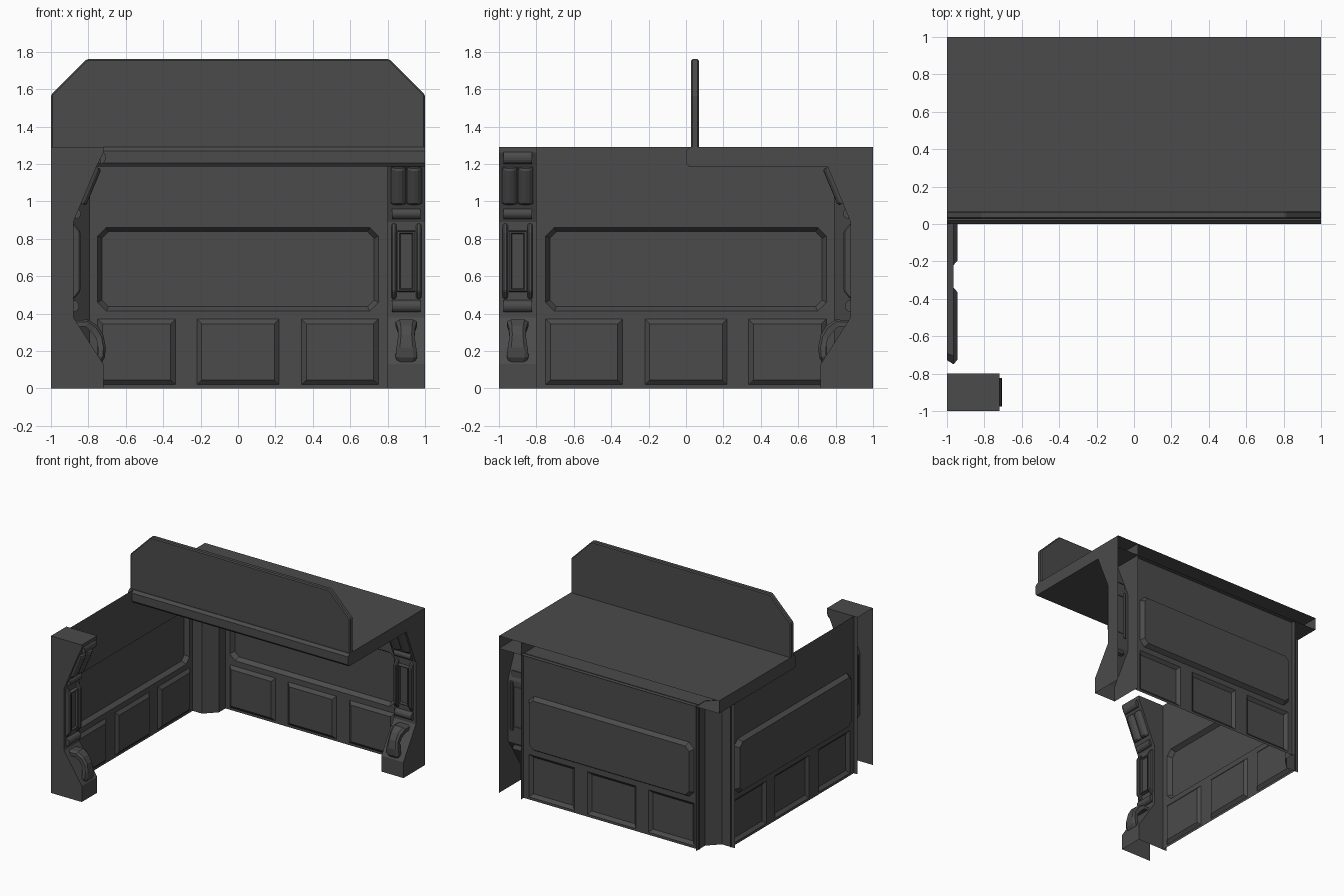
import bpy, bmesh, math

if "Cube" in bpy.data.objects:
    bpy.data.objects.remove(bpy.data.objects["Cube"])

# dark grey finish shared by every part
DARK = bpy.data.materials.new("dark_grey")
DARK.diffuse_color = (0.07, 0.07, 0.07, 1)
DARK.use_nodes = True
DARK.node_tree.nodes["Principled BSDF"].inputs["Base Color"].default_value = DARK.diffuse_color


def add(name, me):
    me.materials.append(DARK)
    ob = bpy.data.objects.new(name, me)
    bpy.context.collection.objects.link(ob)
    return ob


def make(name, parts, flip=False, bevel=0, drop=None):
    """Mesh from (rings, cap_start, cap_end) lofts; flip mirrors over the corner diagonal.
    drop(point) marks vertices; faces lying wholly on marked vertices are left open."""
    bm = bmesh.new()
    for rings, cap0, cap1 in parts:
        vs = [[bm.verts.new(p) for p in r] for r in rings]
        n = len(vs[0])
        for a, b in zip(vs, vs[1:]):
            for i in range(n):
                j = (i + 1) % n
                bm.faces.new((a[i], a[j], b[j], b[i]))
        if cap0:
            bm.faces.new(vs[0][::-1])
        if cap1:
            bm.faces.new(vs[-1])
    bmesh.ops.remove_doubles(bm, verts=bm.verts, dist=0.0005)
    bmesh.ops.recalc_face_normals(bm, faces=bm.faces)
    for test in drop or ():
        gone = [f for f in bm.faces if all(test(v.co) for v in f.verts)]
        bmesh.ops.delete(bm, geom=gone, context='FACES')
    if flip:
        for v in bm.verts:
            v.co.x, v.co.y = -v.co.y, -v.co.x
        bmesh.ops.reverse_faces(bm, faces=bm.faces)
    me = bpy.data.meshes.new(name)
    bm.to_mesh(me)
    bm.free()
    ob = add(name, me)
    if bevel:
        m = ob.modifiers.new("bevel", 'BEVEL')
        m.width, m.segments = bevel, 1
        m.limit_method = 'ANGLE'
    return ob


def P(d, w, z):
    """Pillar space: d out from the wall, w across the pillar."""
    return (-1 + d, -0.9 + w, z)


def prism(prof, w0, w1):
    return ([[P(d, w, z) for d, z in prof] for w in (w0, w1)], True, True)


def loop8(d, y0, y1, z0, z1, c=0):
    pts = [(y0 + c, z0), (y1 - c, z0), (y1, z0 + c), (y1, z1 - c),
           (y1 - c, z1), (y0 + c, z1), (y0, z1 - c), (y0, z0 + c)]
    return [(-1 + d, y, z) for y, z in pts]


def panel(cell, pane, inset, depth, c=0):
    """Flat wall cell holding one raised or sunken panel."""
    y0, y1, z0, z1 = pane
    inner = (y0 + inset, y1 - inset, z0 + inset, z1 - inset)
    return ([loop8(WALL, *cell), loop8(WALL, *pane, c), loop8(depth, *inner, c * 0.8)], False, True)


def half_round(d, z, r, flat):
    return [(d + flat * math.sin(a), z - r * math.cos(a))
            for a in [math.pi * i / 8 for i in range(9)]]


WALL = 0.035
PILLAR = [(0, 0), (0.28, 0), (0.28, 0.13), (0.12, 0.38), (0.12, 0.89),
          (0.245, 1.19), (0.28, 1.26), (0.28, 1.29), (0, 1.29)]

for flip in (False, True):
    side = "back" if flip else "left"
    top = 1.19 if flip else 1.29

    # wall sheet: one sunken long panel over three raised ones
    cells = [panel((-0.8, 0.8, 0.4, top), (-0.75, 0.75, 0.415, 0.86), 0.022, 0.0, 0.045)]
    for a, b, y0, y1 in ((-0.8, -0.28, -0.75, -0.34), (-0.28, 0.28, -0.22, 0.22), (0.28, 0.8, 0.335, 0.75)):
        cells.append(panel((a, b, 0, 0.4), (y0, y1, 0.02, 0.37), 0.025, 0.057))
    make(side + "_wall", cells, flip)

    # hollow end pillar, open at the back and bottom
    make(side + "_pillar", [prism(PILLAR, -0.1, 0.1)], flip,
         drop=(lambda c: c.x < -0.999, lambda c: c.z < 0.001))

    # rounded cross bars on the pillar
    make(side + "_cross_bars", [prism(half_round(d, z, r, f), -0.077, 0.077) for d, z, r, f in
                                ((0.265, 1.235, 0.035, 0.028), (0.13, 0.935, 0.03, 0.03),
                                 (0.12, 0.44, 0.032, 0.03))], flip)

    # two fluted half-round pieces on the upper slope
    flutes = []
    for c in (-0.0425, 0.0425):
        rings = []
        for d, z, k in ((0.158, 0.99, 0.75), (0.163, 1.0, 1), (0.236, 1.175, 1), (0.24, 1.185, 0.75)):
            ring = []
            for i in range(7):
                a = math.pi * i / 6
                o = 0.032 * k * math.sin(a)
                ring.append(P(d + 0.92 * o, c - 0.041 * math.cos(a), z - 0.38 * o))
            rings.append(ring)
        flutes.append((rings, True, True))
    make(side + "_flutes", flutes, flip)

    # vertical rods with a framed plate between them
    rod = [(0.11, 0.475), (0.125, 0.48), (0.157, 0.52), (0.157, 0.84), (0.125, 0.88), (0.11, 0.885)]
    make(side + "_rods", [prism(rod, -0.08, -0.053), prism(rod, 0.053, 0.08)], flip, 0.007)
    plate = []
    for d, h, e in ((0.115, 0.048, 0.165), (0.145, 0.046, 0.158), (0.145, 0.036, 0.152), (0.132, 0.031, 0.145)):
        plate.append([P(d, w, 0.68 + z) for w, z in ((-h, -e), (h, -e), (h, e), (-h, e))])
    make(side + "_plate", [(plate, False, True)], flip)

    # curved, waisted scroll at the foot
    scroll = []
    for d, z, e, f, h in ((0.125, 0.365, 0.115, 0.33, 0.057), (0.20, 0.368, 0.185, 0.33, 0.057),
                          (0.25, 0.335, 0.218, 0.30, 0.046), (0.28, 0.285, 0.243, 0.265, 0.044),
                          (0.293, 0.22, 0.252, 0.215, 0.053), (0.288, 0.165, 0.25, 0.175, 0.058),
                          (0.272, 0.14, 0.245, 0.155, 0.048)):
        m, n = d * 0.7 + e * 0.3, z * 0.7 + f * 0.3
        scroll.append([P(e, -h, f), P(m, -h, n), P(d, -h * 0.65, z),
                       P(d, h * 0.65, z), P(m, h, n), P(e, h, f)])
    make(side + "_scroll", [(scroll, True, True)], flip)

# chamfered corner column, open behind
plan = [(-1, 0.79), (-0.88, 0.79), (-0.79, 0.88), (-0.79, 1)]
me = bpy.data.meshes.new("corner_column")
me.from_pydata([(x, y, z) for z in (0, 1.19) for x, y in plan], [],
               [(i, i + 1, i + 5, i + 4) for i in range(3)])
add("corner_column", me)

# counter shell with an open back
prof = [(1, 1.29), (0.02, 1.29), (0, 1.27), (0, 1.205), (0.015, 1.187), (1, 1.187)]
make("counter", [([[(x, y, z) for y, z in prof] for x in (-1, 1)], True, True)],
     drop=(lambda c: c.y > 0.999,))

# upright screen board with clipped corners
board = [(-1, 1.28), (1, 1.28), (1, 1.57), (0.81, 1.76), (-0.81, 1.76), (-1, 1.57)]
make("screen_board", [([[(x, y, z) for x, z in board] for y in (0.026, 0.069)], True, True)], bevel=0.008)
